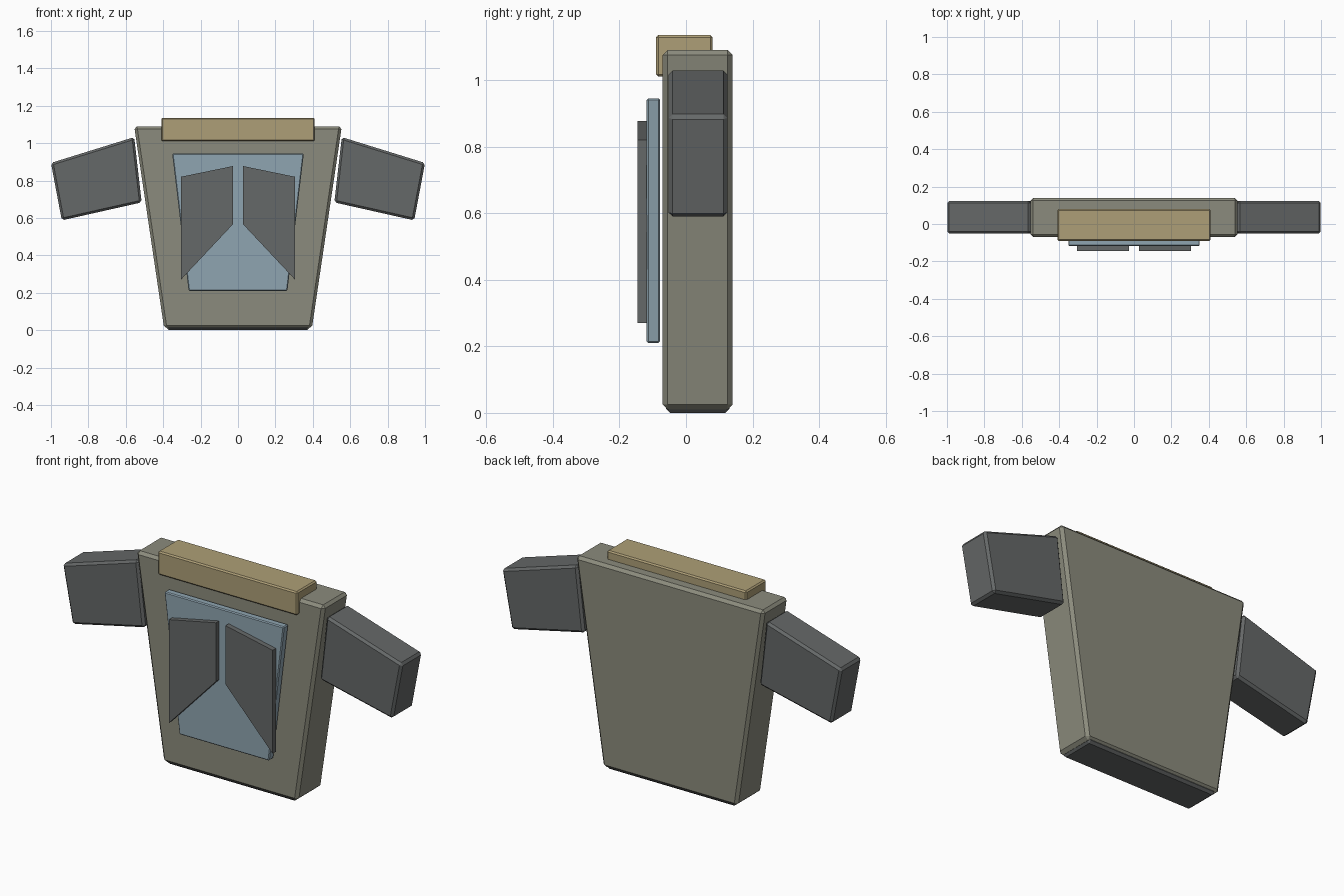
import bpy, bmesh

if "Cube" in bpy.data.objects:
    bpy.data.objects.remove(bpy.data.objects["Cube"])


def material(name, rgb):
    m = bpy.data.materials.new(name)
    m.diffuse_color = (*rgb, 1)
    m.use_nodes = True
    m.node_tree.nodes["Principled BSDF"].inputs["Base Color"].default_value = m.diffuse_color
    return m


OLIVE = material("olive_grey", (0.26, 0.26, 0.205))
GREY = material("dark_grey", (0.13, 0.138, 0.138))
BLUE = material("pale_blue", (0.275, 0.376, 0.44))
TAN = material("tan", (0.423, 0.347, 0.184))


def slab(name, outline, y0, y1, mat, bevel=0.0, side=1):
    """Extrude an (x, z) outline from y0 to y1; side=-1 mirrors it in x."""
    bm = bmesh.new()
    face = bm.faces.new([bm.verts.new((side * x, y0, z)) for x, z in outline])
    new = bmesh.ops.extrude_face_region(bm, geom=[face])["geom"]
    bmesh.ops.translate(bm, vec=(0, y1 - y0, 0),
                        verts=[g for g in new if isinstance(g, bmesh.types.BMVert)])
    bmesh.ops.recalc_face_normals(bm, faces=bm.faces)
    mesh = bpy.data.meshes.new(name)
    bm.to_mesh(mesh)
    bm.free()
    mesh.materials.append(mat)
    ob = bpy.data.objects.new(name, mesh)
    bpy.context.collection.objects.link(ob)
    if bevel:
        mod = ob.modifiers.new("edge_chamfer", "BEVEL")
        mod.width = bevel
        mod.segments = 1
        mod.limit_method = 'NONE'
    return ob


def taper(bottom, top, z0, z1):
    """Symmetric outline given by its half widths."""
    return [(-bottom, z0), (bottom, z0), (top, z1), (-top, z1)]


# Body, with a thin base plate just below it
slab("torso", taper(0.395, 0.555, 0.01, 1.09), -0.07, 0.14, OLIVE, 0.015)
slab("base_plate", taper(0.38, 0.385, 0.0, 0.06), -0.06, 0.13, GREY, 0.012)

# Collar and chest panel
slab("collar", taper(0.41, 0.41, 1.01, 1.135), -0.09, 0.08, TAN, 0.007)
slab("chest_panel", taper(0.264, 0.352, 0.21, 0.945), -0.118, -0.078, BLUE, 0.005)

# Paired lapels and sleeves
for label, side in (("left", 1), ("right", -1)):
    slab(label + "_lapel", [(0.305, 0.82), (0.028, 0.877), (0.028, 0.565), (0.305, 0.27)],
         -0.145, -0.117, GREY, side=side)
    slab(label + "_sleeve", [(1.0, 0.894), (0.555, 1.032), (0.515, 0.683), (0.942, 0.587)],
         -0.052, 0.124, GREY, 0.012, side)
